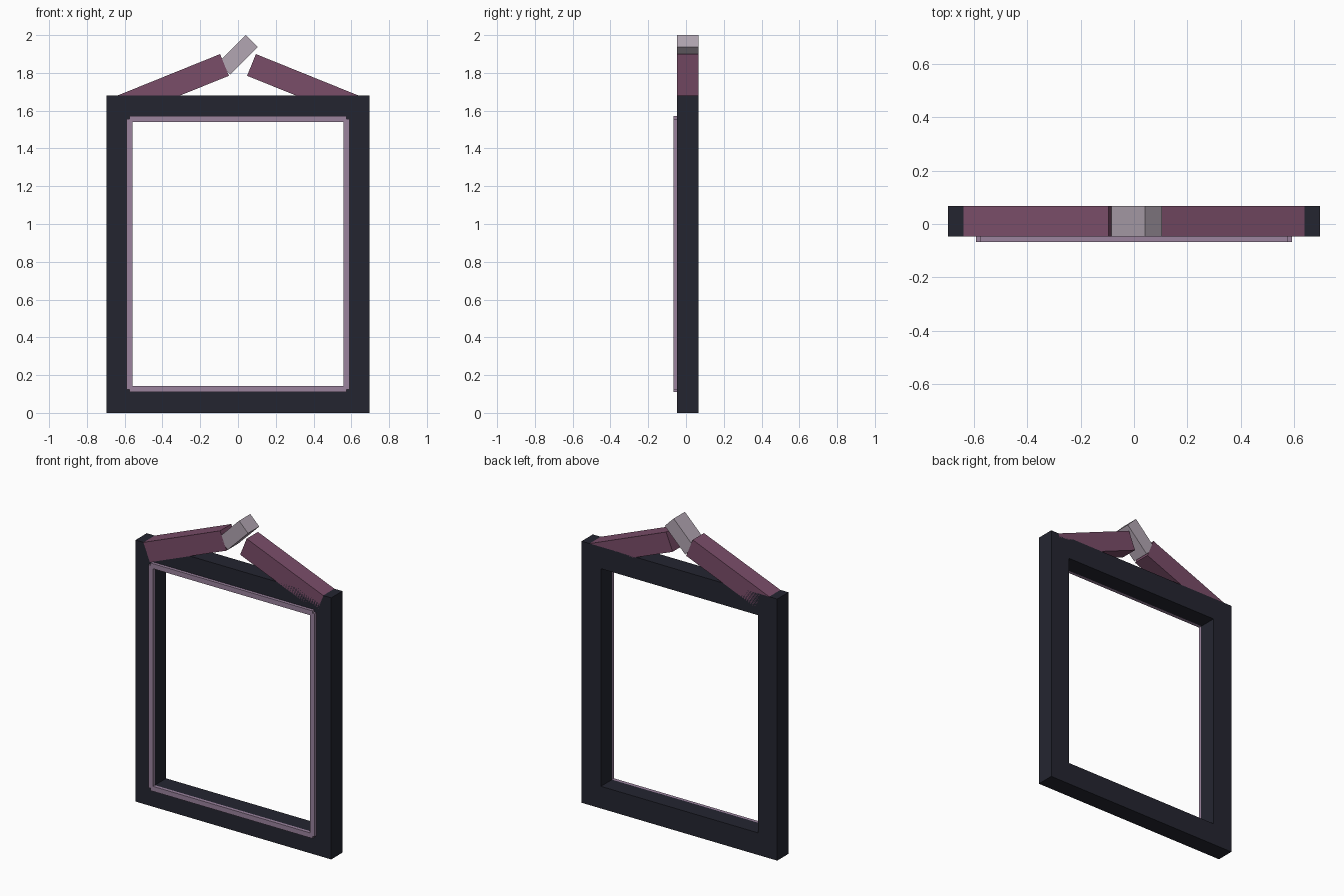
import bpy, bmesh, math
from mathutils import Matrix

if "Cube" in bpy.data.objects:
    bpy.data.objects.remove(bpy.data.objects["Cube"])


def material(name, rgb):
    m = bpy.data.materials.new(name)
    m.diffuse_color = [((c / 255 + 0.055) / 1.055) ** 2.4 for c in rgb] + [1]
    m.use_nodes = True
    m.node_tree.nodes["Principled BSDF"].inputs["Base Color"].default_value = m.diffuse_color
    return m


DARK = material("dark_slate", (36, 37, 48))
PLUM = material("plum", (122, 77, 105))
MAUVE = material("mauve", (155, 131, 158))
PALE = material("pale_mauve", (178, 166, 178))

Y0, Y1 = -0.047, 0.067     # front and back of the frame
FRONT = -0.067             # front of the trim


def finish(name, bm, mat):
    bmesh.ops.recalc_face_normals(bm, faces=bm.faces)
    mesh = bpy.data.meshes.new(name)
    bm.to_mesh(mesh)
    bm.free()
    mesh.materials.append(mat)
    ob = bpy.data.objects.new(name, mesh)
    bpy.context.collection.objects.link(ob)
    return ob


def block(name, mat, cx, cz, sx, sz, y0=Y0, y1=Y1, angle=0):
    """Box centred at (cx, cz), turned by angle degrees in the front plane."""
    bm = bmesh.new()
    bmesh.ops.create_cube(bm, size=1, matrix=(
        Matrix.Translation((cx, (y0 + y1) / 2, cz))
        @ Matrix.Rotation(math.radians(-angle), 4, 'Y')
        @ Matrix.Diagonal((sx, y1 - y0, sz, 1))))
    return finish(name, bm, mat)


# main frame: rectangular ring with depth
bm = bmesh.new()
rings = []
for y in (Y0, Y1):
    for w, lo, hi in ((0.695, 0, 1.68), (0.558, 0.142, 1.54)):
        rings.append([bm.verts.new((x, y, z))
                      for x, z in ((-w, lo), (w, lo), (w, hi), (-w, hi))])
fo, fi, bo, bi = rings
for a, b in ((fo, fi), (bo, bi), (fo, bo), (fi, bi)):
    for i in range(4):
        j = (i + 1) % 4
        bm.faces.new((a[i], a[j], b[j], b[i]))
finish("frame", bm, DARK)

# thin trim around the opening, with notched corners
for side, label in ((-1, "left"), (1, "right")):
    block(label + "_trim", MAUVE, side * 0.574, 0.841, 0.032, 1.432, FRONT, Y0 + 0.002)
for z, label in ((0.126, "bottom"), (1.556, "top")):
    block(label + "_trim", MAUVE, 0, z, 1.15, 0.032, FRONT, Y0 + 0.002)

# sloping pediment planks, sunk into the frame top
for side, label in ((-1, "left"), (1, "right")):
    block(label + "_pediment_plank", PLUM, side * 0.344, 1.732, 0.588, 0.124,
          angle=-side * 22)

# tilted block at the peak
block("peak_block", PALE, 0, 1.896, 0.205, 0.09, angle=45)
